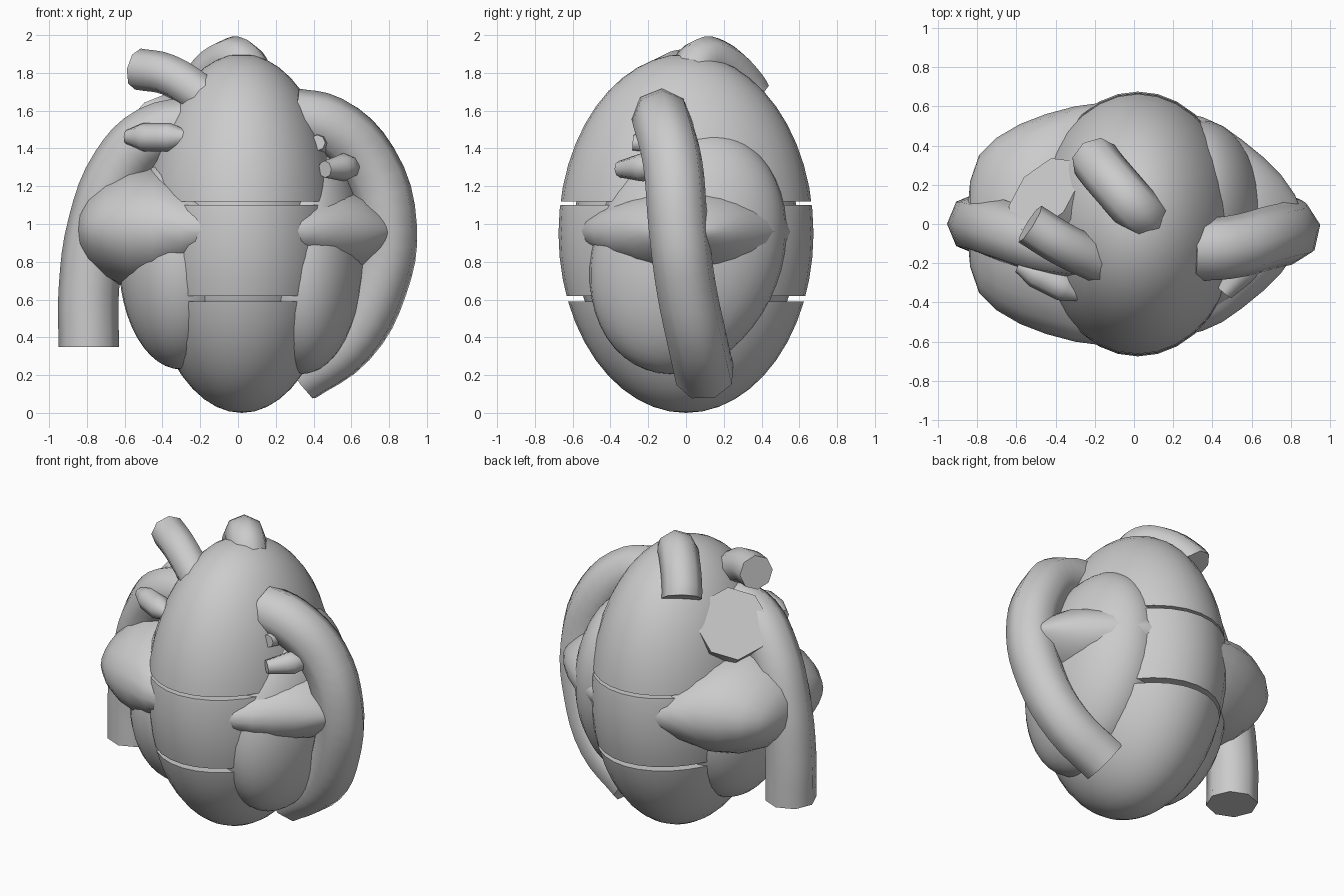
import bpy, bmesh, math
from mathutils import Vector, Matrix

if "Cube" in bpy.data.objects:
    bpy.data.objects.remove(bpy.data.objects["Cube"], do_unlink=True)

GREY = (0.6, 0.6, 0.6, 1)
mat = bpy.data.materials.new("plain grey")
mat.use_nodes = True
mat.diffuse_color = GREY
mat.node_tree.nodes["Principled BSDF"].inputs["Base Color"].default_value = GREY


def finish(name, mesh, angle=50):
    obj = bpy.data.objects.new(name, mesh)
    bpy.context.collection.objects.link(obj)
    mesh.materials.clear()
    mesh.materials.append(mat)
    bpy.ops.object.select_all(action="DESELECT")
    obj.select_set(True)
    bpy.context.view_layer.objects.active = obj
    bpy.ops.object.shade_smooth_by_angle(angle=math.radians(angle))
    return obj


def ellipsoid(name, center, radii, low=None, high=None, lean=0):
    """Ellipsoid leaning back by some degrees, optionally sliced flat between two heights."""
    bm = bmesh.new()
    bmesh.ops.create_uvsphere(bm, u_segments=32, v_segments=24, radius=1)
    bm.transform(Matrix.Translation(center) @ Matrix.Rotation(math.radians(-lean), 4, "X")
                 @ Matrix.Diagonal((*radii, 1)))
    for z, up in ((low, -1), (high, 1)):
        if z is not None:
            bmesh.ops.bisect_plane(bm, geom=bm.verts[:] + bm.edges[:] + bm.faces[:],
                                   plane_co=(0, 0, z), plane_no=(0, 0, up), clear_outer=True)
            bmesh.ops.holes_fill(bm, edges=[e for e in bm.edges if e.is_boundary])
    mesh = bpy.data.meshes.new(name)
    bm.to_mesh(mesh)
    bm.free()
    return finish(name, mesh)


def lens(name, stations, z):
    """Rounded horn along x from (x, half depth, half height) stations."""
    bm = bmesh.new()
    n, rings = 24, []
    for x, ry, rz in stations:
        rings.append([bm.verts.new((x, ry * math.cos(a), z + rz * math.sin(a)))
                      for a in (math.tau * i / n for i in range(n))])
    for a, b in zip(rings, rings[1:]):
        for i in range(n):
            bm.faces.new((a[i], a[i - 1], b[i - 1], b[i]))
    bm.faces.new(rings[0])
    bm.faces.new(rings[-1])
    bmesh.ops.recalc_face_normals(bm, faces=bm.faces[:])
    mesh = bpy.data.meshes.new(name)
    bm.to_mesh(mesh)
    bm.free()
    return finish(name, mesh)


def tube(name, points, radius, taper=1):
    """Eight-sided capped tube along a smooth path, ends scaled by taper."""
    curve = bpy.data.curves.new(name + "_path", "CURVE")
    curve.dimensions = "3D"
    curve.bevel_depth = radius
    curve.bevel_resolution = 2
    curve.resolution_u = 4
    curve.use_fill_caps = True
    spline = curve.splines.new("BEZIER")
    spline.bezier_points.add(len(points) - 1)
    for bp, p in zip(spline.bezier_points, points):
        bp.co = p
        bp.handle_left_type = bp.handle_right_type = "AUTO"
    spline.bezier_points[0].radius = spline.bezier_points[-1].radius = taper
    path = bpy.data.objects.new(name + "_path", curve)
    bpy.context.collection.objects.link(path)
    bpy.context.view_layer.update()
    deps = bpy.context.evaluated_depsgraph_get()
    mesh = bpy.data.meshes.new_from_object(path.evaluated_get(deps))
    bpy.data.objects.remove(path, do_unlink=True)
    bm = bmesh.new()
    bm.from_mesh(mesh)
    bmesh.ops.remove_doubles(bm, verts=bm.verts[:], dist=0.0005)
    bmesh.ops.recalc_face_normals(bm, faces=bm.faces[:])
    bm.to_mesh(mesh)
    bm.free()
    return finish(name, mesh)


# Egg-shaped body in three slices around a smaller core
mid, size = Vector((0.02, 0, 0.95)), Vector((0.52, 0.675, 0.95))
ellipsoid("upper_shell", mid, size, low=1.12)
ellipsoid("middle_band", mid, size, low=0.62, high=1.10)
ellipsoid("lower_shell", mid, size, high=0.59)
ellipsoid("core", mid, size * 0.88)

# Side lobes
ellipsoid("left_lobe", (0.34, 0.01, 0.85), (0.33, 0.50, 0.66), lean=20)
ellipsoid("right_lobe", (-0.30, -0.08, 0.80), (0.33, 0.46, 0.57))

# Side bulges: a flat horn on the left, a fuller one on the right
lens("left_horn", [(0.2, 0.58, 0.16), (0.35, 0.545, 0.20), (0.45, 0.50, 0.215), (0.55, 0.43, 0.22),
                   (0.66, 0.34, 0.19), (0.75, 0.25, 0.125), (0.82, 0.15, 0.06), (0.86, 0.05, 0.015)], 0.96)
lens("right_bulge", [(-0.15, 0.62, 0.18), (-0.3, 0.60, 0.29), (-0.45, 0.56, 0.335), (-0.58, 0.51, 0.315),
                     (-0.70, 0.44, 0.255), (-0.79, 0.35, 0.175), (-0.835, 0.22, 0.1), (-0.85, 0.06, 0.03)], 0.97)

# Large vessels
tube("left_arch", [(0.29, -0.13, 1.56), (0.48, -0.12, 1.52), (0.69, -0.07, 1.32), (0.79, -0.04, 0.98),
                   (0.74, 0.0, 0.67), (0.58, 0.06, 0.38), (0.32, 0.10, 0.2)], 0.16)
tube("right_descending_vessel", [(-0.79, 0, 0.35), (-0.79, 0, 0.65), (-0.74, -0.01, 1.0),
                                 (-0.62, -0.05, 1.3), (-0.45, -0.10, 1.47), (-0.22, -0.13, 1.52)], 0.16)
tube("back_trunk", [(-0.2, -0.08, 1.26), (-0.46, 0.15, 1.51)], 0.23)

# Upper branches
tube("top_branch", [(0.07, 0.03, 1.77), (0.01, 0.08, 1.86), (-0.07, 0.17, 1.85), (-0.18, 0.30, 1.73),
                    (-0.2, 0.33, 1.68)], 0.125)
tube("upper_right_branch", [(-0.53, 0.0, 1.82), (-0.37, -0.1, 1.79), (-0.16, -0.20, 1.66)], 0.11)

# Small tapered stubs
tube("right_stub", [(-0.59, -0.21, 1.46), (-0.5, -0.25, 1.46), (-0.36, -0.32, 1.46), (-0.27, -0.36, 1.46)],
     0.075, taper=0.5)
tube("left_stub", [(0.63, -0.12, 1.31), (0.56, -0.23, 1.30), (0.46, -0.35, 1.29)], 0.075, taper=0.6)
tube("left_upper_stub", [(0.42, 0.1, 1.37), (0.43, -0.12, 1.42), (0.42, -0.28, 1.43)], 0.07, taper=0.6)
